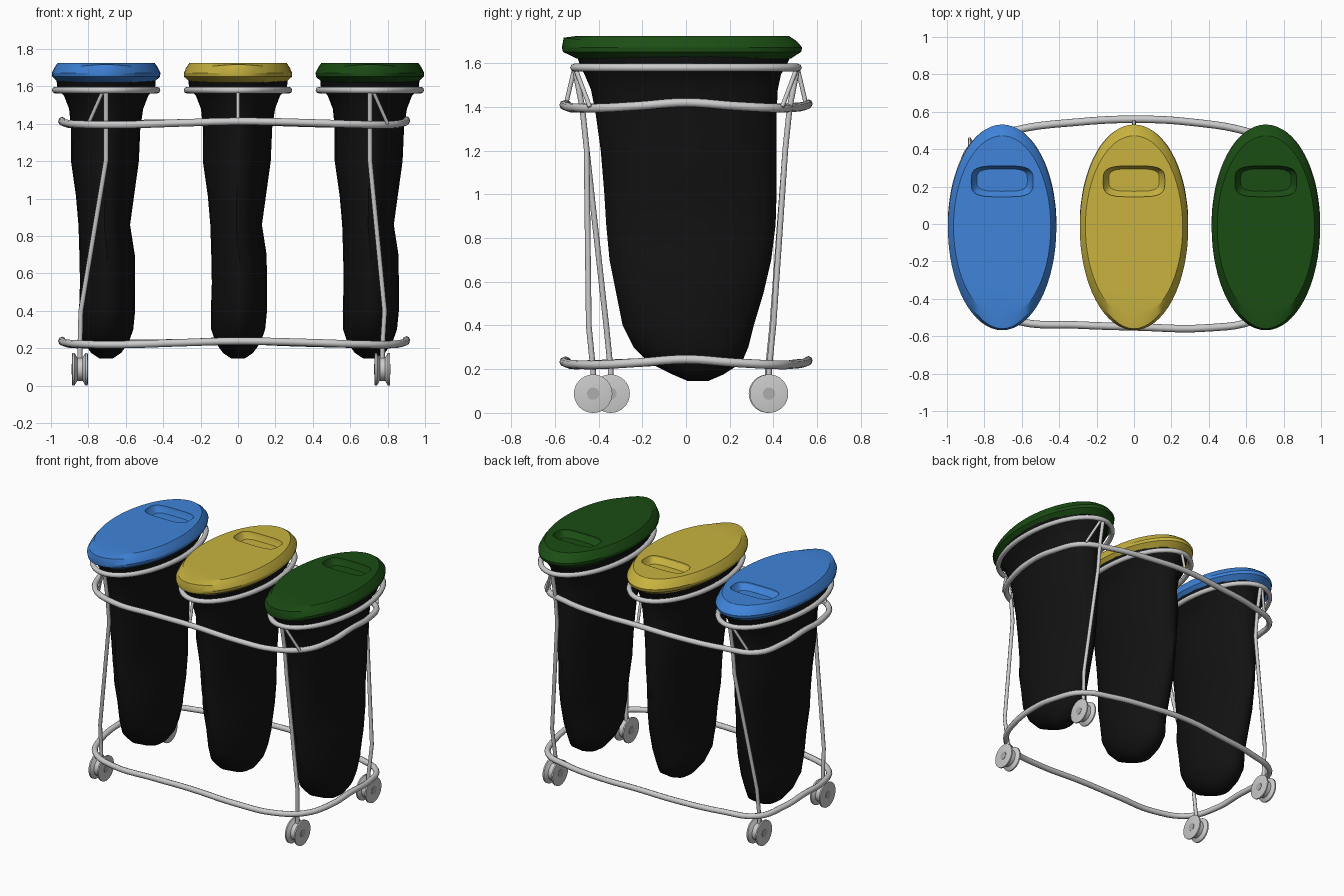
import bpy, bmesh
from math import sin, cos, tau, radians, copysign

if "Cube" in bpy.data.objects:
    bpy.data.objects.remove(bpy.data.objects["Cube"])

BINS = {"left": -0.705, "middle": 0.0, "right": 0.705}


def material(name, rgb):
    m = bpy.data.materials.new(name)
    m.diffuse_color = (*rgb, 1)
    m.use_nodes = True
    m.node_tree.nodes["Principled BSDF"].inputs["Base Color"].default_value = m.diffuse_color
    return m


def loft(name, rings, mat=None, angle=35):
    """Skin a stack of equal-length point rings and cap both ends."""
    bm = bmesh.new()
    loops = [[bm.verts.new(p) for p in ring] for ring in rings]
    n = len(loops[0])
    for a, b in zip(loops, loops[1:]):
        for i in range(n):
            j = (i + 1) % n
            bm.faces.new((a[i], a[j], b[j], b[i]))
    bm.faces.new(loops[0])
    bm.faces.new(loops[-1])
    bmesh.ops.recalc_face_normals(bm, faces=bm.faces)
    me = bpy.data.meshes.new(name)
    bm.to_mesh(me)
    bm.free()
    ob = bpy.data.objects.new(name, me)
    bpy.context.collection.objects.link(ob)
    if mat:
        me.materials.append(mat)
    smooth(ob, angle)
    return ob


def smooth(ob, angle):
    bpy.ops.object.select_all(action='DESELECT')
    ob.select_set(True)
    bpy.context.view_layer.objects.active = ob
    bpy.ops.object.shade_smooth_by_angle(angle=radians(angle))


def tube(name, pts, r, closed=False):
    """Round tube along a path; closed paths are smoothed."""
    cu = bpy.data.curves.new(name, 'CURVE')
    cu.dimensions = '3D'
    cu.bevel_depth = r
    cu.bevel_resolution = 2
    cu.use_fill_caps = True
    cu.resolution_u = 5
    if closed:
        sp = cu.splines.new('BEZIER')
        sp.bezier_points.add(len(pts) - 1)
        for bp, p in zip(sp.bezier_points, pts):
            bp.co = p
            bp.handle_left_type = bp.handle_right_type = 'AUTO'
    else:
        sp = cu.splines.new('POLY')
        sp.points.add(len(pts) - 1)
        for q, p in zip(sp.points, pts):
            q.co = (*p, 1)
    sp.use_cyclic_u = closed
    ob = bpy.data.objects.new(name, cu)
    bpy.context.collection.objects.link(ob)
    return ob


def ellipse(cx, cy, rx, ry, z, n):
    return [(cx + rx * cos(tau * i / n), cy + ry * sin(tau * i / n), z) for i in range(n)]


def rounded(cx, cy, rx, ry, z, n=32, e=0.55):
    """Rounded-rectangle ring."""
    pw = lambda v: copysign(abs(v) ** e, v)
    return [(cx + rx * pw(cos(tau * i / n)), cy + ry * pw(sin(tau * i / n)), z) for i in range(n)]


black = material("bag_black", (0.006, 0.006, 0.006))
hub_grey = material("hub_grey", (0.42, 0.42, 0.42))
lid_mats = {"left": material("lid_blue", (0.05, 0.23, 0.70)),
            "middle": material("lid_yellow", (0.58, 0.45, 0.05)),
            "right": material("lid_green", (0.011, 0.075, 0.007))}

# Bag sections: z, x min, x max, y min, y max
BAG = [(1.635, -.265, .265, -.50, .48), (1.59, -.262, .262, -.485, .46),
       (1.55, -.225, .225, -.465, .435), (1.48, -.198, .198, -.435, .42),
       (1.38, -.188, .183, -.415, .415), (1.20, -.188, .175, -.39, .415),
       (1.02, -.162, .15, -.375, .415), (0.86, -.148, .128, -.365, .41),
       (0.70, -.143, .153, -.35, .39), (0.55, -.14, .155, -.32, .355),
       (0.40, -.145, .155, -.29, .31), (0.30, -.143, .145, -.24, .285),
       (0.23, -.12, .12, -.17, .255), (0.175, -.08, .08, -.06, .17),
       (0.145, -.035, .035, .01, .10)]


def bag(name, cx):
    rings = []
    for k, (z, x0, x1, y0, y1) in enumerate(BAG):
        ring = []
        for i in range(24):
            a = tau * i / 24
            w = 1 if k < 4 else 1 - 0.025 * (1 - cos(4 * a)) * (0.5 + 0.5 * sin(2.1 * k + 3 * a))
            ring.append((cx + (x0 + x1) / 2 + (x1 - x0) / 2 * w * cos(a),
                         (y0 + y1) / 2 + (y1 - y0) / 2 * w * sin(a), z))
        rings.append(ring)
    loft(name, rings, black, 40)


def lid(name, cx, mat):
    n = 64
    bevel = []
    for i in range(n):
        a = tau * i / n
        t = max(0, -sin(a)) ** 6        # front lip stays higher
        bevel.append((cx + .277 * cos(a), -.017 + (.525 + .018 * t) * sin(a), 1.70 + .017 * t))
    ob = loft(name, [ellipse(cx, -.01, .255, .49, 1.622, n),
                     ellipse(cx, -.018, .288, .545, 1.652, n),
                     ellipse(cx, -.018, .29, .55, 1.672, n), bevel,
                     ellipse(cx, -.015, .26, .487, 1.725, n)], mat, 30)
    # Hand-grip recess cut into the top
    cut = loft("grip_cutter", [rounded(cx, .228, .168, .084, 1.735),
                               rounded(cx, .228, .163, .082, 1.715),
                               rounded(cx, .235, .135, .06, 1.68)], mat)
    mod = ob.modifiers.new("grip", 'BOOLEAN')
    mod.object = cut
    mod.operation = 'DIFFERENCE'
    mod.solver = 'EXACT'
    bpy.ops.object.select_all(action='DESELECT')
    bpy.context.view_layer.objects.active = ob
    bpy.ops.object.modifier_apply(modifier=mod.name)
    bpy.data.objects.remove(cut)
    smooth(ob, 30)


# Bags, lids and the hoops that hold them
for side, cx in BINS.items():
    bag(side + "_bag", cx)
    lid(side + "_lid", cx, lid_mats[side])
    tube(side + "_hoop", ellipse(cx, 0, .272, .512, 1.58, 24), .018, True)

# Upper and lower frame loops, slightly wavy
FRAME = [(.90, 0, .015), (.885, .22, .0), (.81, .41, -.01), (.62, .49, -.008), (.3, .545, 0),
         (0, .56, .01), (-.3, .545, 0), (-.64, .50, -.005), (-.86, .42, -.01), (-.93, .22, 0),
         (-.94, 0, .012), (-.925, -.22, 0), (-.84, -.42, -.008), (-.62, -.52, -.01),
         (-.3, -.54, 0), (0, -.55, .008), (.4, -.555, 0), (.64, -.515, -.008),
         (.81, -.40, -.01), (.885, -.22, 0)]
for name, h in (("upper_frame", 1.405), ("lower_frame", 0.23)):
    tube(name, [(x, y, h + z) for x, y, z in FRAME], .02, True)

# Short struts for the middle hoop
for name, s in (("front_strut", -1), ("back_strut", 1)):
    tube(name, [(0, s * .51, 1.58), (0, s * .55, 1.41)], .01)

# Legs with spool-shaped casters: name, top x, wheel x, wheel y
LEGS = [("front_left", -.705, -.845, -.345), ("front_right", .705, .772, -.425),
        ("back_left", -.705, -.845, .375), ("back_right", .705, .772, .38)]
WHEEL = [(-.042, .08), (-.04, .088), (-.03, .088), (-.014, .062),
         (.014, .062), (.03, .088), (.04, .088), (.042, .08)]


def disc(cx, cy, cz, r, n=32):
    return [(cx, cy + r * cos(tau * i / n), cz + r * sin(tau * i / n)) for i in range(n)]


for name, tx, wx, wy in LEGS:
    s = copysign(1, wy)
    knee = wx + (.012 if tx > 0 else .005)
    tube(name + "_leg", [(tx, s * .51, 1.58), (tx, s * .475, 1.40), (tx, s * .455, 1.21),
                         (knee, wy + s * .02, .40), (wx, wy, .20), (wx, wy, .09)], .013)
    loft(name + "_wheel", [disc(wx + x, wy, .088, r) for x, r in WHEEL])
    loft(name + "_hub", [disc(wx + x, wy, .088, .028) for x in (-.044, .044)], hub_grey)

# Short side braces from the outer hoops down to the upper frame
for name, sx in (("left", -1), ("right", 1)):
    for end, sy in (("front", -1), ("back", 1)):
        tube(f"{name}_{end}_brace", [(sx * .72, sy * .508, 1.58),
                                     (sx * .80, sy * .44, 1.40)], .01)
